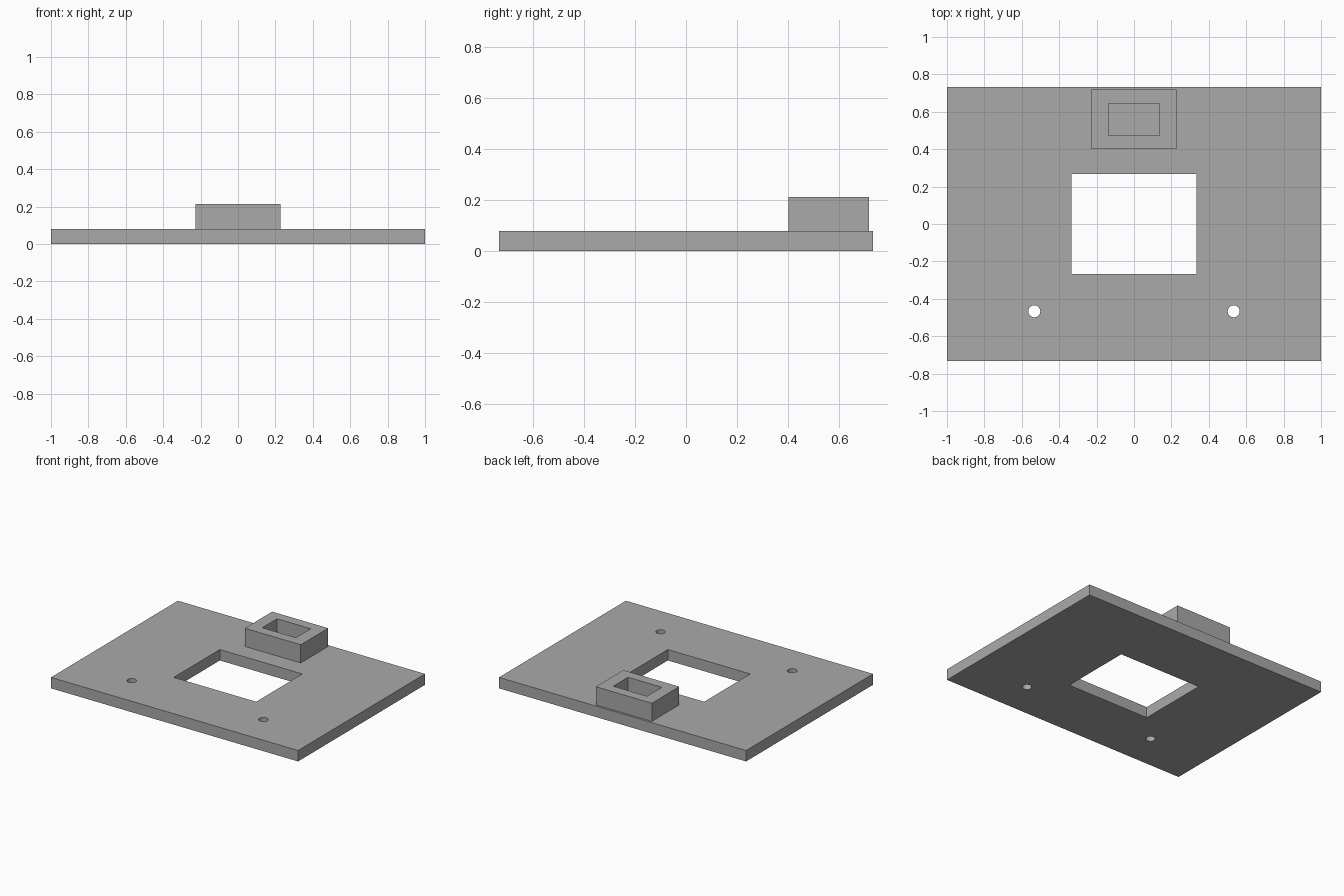
import bpy, bmesh, math
from mathutils import Vector

default = bpy.data.objects.get("Cube")
if default:
    bpy.data.objects.remove(default, do_unlink=True)

GREY = (0.4, 0.4, 0.4, 1.0)
mat = bpy.data.materials.new("plain grey")
mat.use_nodes = True
mat.diffuse_color = GREY
mat.node_tree.nodes["Principled BSDF"].inputs["Base Color"].default_value = GREY


def rectangle(width, depth, cy=0.0):
    w, d = width / 2, depth / 2
    return [(-w, cy - d), (w, cy - d), (w, cy + d), (-w, cy + d)]


def circle(cx, cy, radius, sides=32):
    angles = [2 * math.pi * i / sides for i in range(sides)]
    return [(cx + radius * math.cos(a), cy + radius * math.sin(a)) for a in angles]


def slab(name, outlines, bottom, top):
    """Extrude an outer outline, with the other outlines left open as holes."""
    bm = bmesh.new()
    for outline in outlines:
        verts = [bm.verts.new((x, y, bottom)) for x, y in outline]
        for i, v in enumerate(verts):
            bm.edges.new((verts[i - 1], v))
    bmesh.ops.triangle_fill(bm, use_beauty=True, edges=bm.edges[:])
    extruded = bmesh.ops.extrude_face_region(bm, geom=bm.faces[:], use_keep_orig=True)
    raised = [g for g in extruded["geom"] if isinstance(g, bmesh.types.BMVert)]
    bmesh.ops.translate(bm, verts=raised, vec=Vector((0, 0, top - bottom)))
    bmesh.ops.recalc_face_normals(bm, faces=bm.faces[:])
    mesh = bpy.data.meshes.new(name)
    bm.to_mesh(mesh)
    bm.free()
    mesh.materials.append(mat)
    obj = bpy.data.objects.new(name, mesh)
    bpy.context.collection.objects.link(obj)
    return obj


PLATE_TOP = 0.08

# Base plate with a central window and two screw holes
screw_holes = [circle(side * 0.533, -0.467, 0.032) for side in (-1, 1)]
slab("base_plate",
     [rectangle(2.0, 1.467), rectangle(0.667, 0.533)] + screw_holes,
     0.0, PLATE_TOP)

# Raised rectangular socket, open down to the plate
slab("socket_block",
     [rectangle(0.453, 0.317, 0.56), rectangle(0.273, 0.171, 0.56)],
     PLATE_TOP, 0.213)
